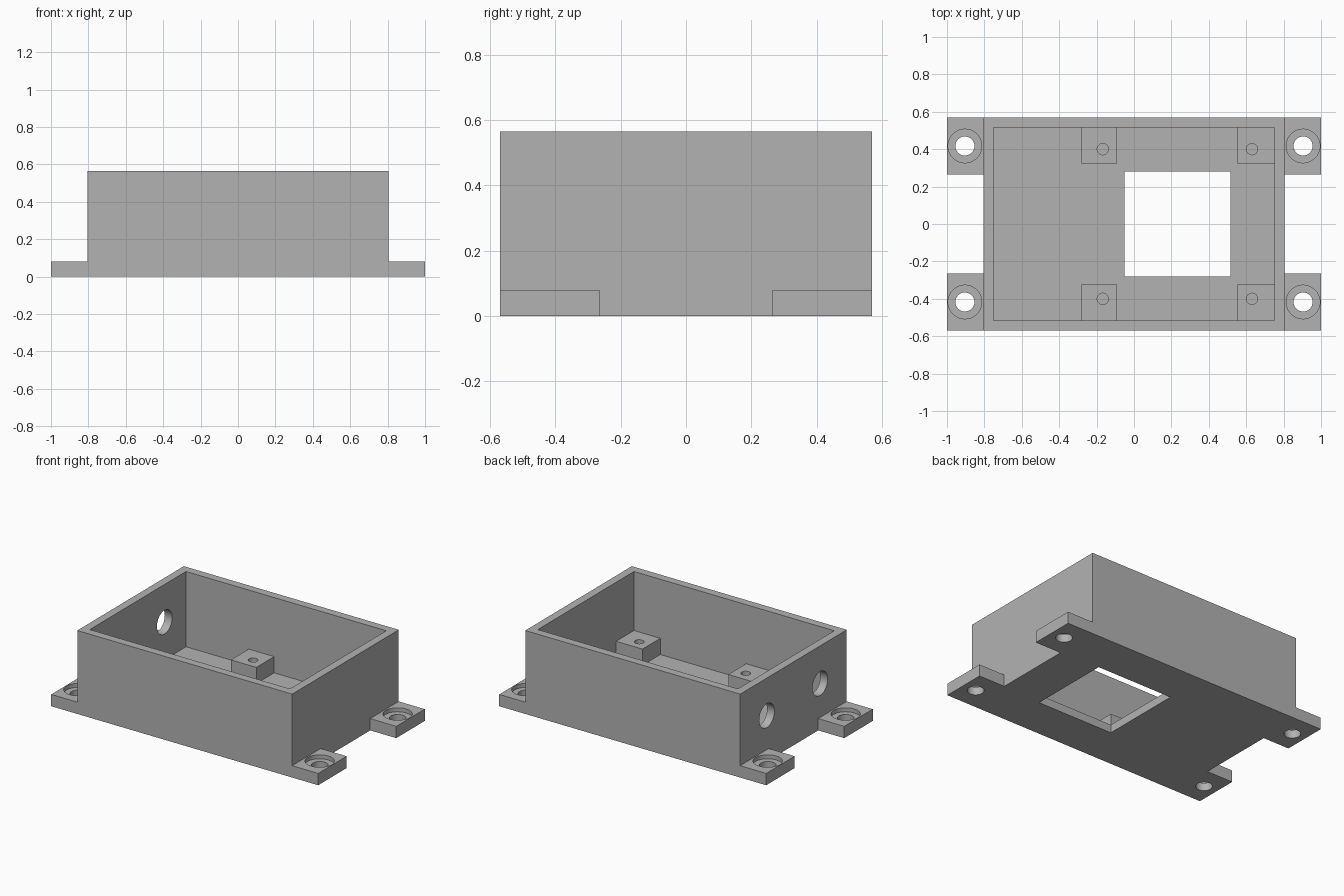
import bpy
import math

cube = bpy.data.objects.get("Cube")
if cube:
    bpy.data.objects.remove(cube, do_unlink=True)

grey = bpy.data.materials.new("plain grey")
grey.use_nodes = True
colour = (0.45, 0.45, 0.45, 1)
grey.diffuse_color = colour
grey.node_tree.nodes["Principled BSDF"].inputs["Base Color"].default_value = colour

# Main dimensions
HX, HY, TOP = 0.805, 0.57, 0.565     # outer half sizes and height
WALL = 0.055
IX, IY = HX - WALL, HY - WALL        # inner half sizes
TAB_TOP, POST_TOP = 0.08, 0.165
LAP = 0.02                           # overlap of joined parts


def box(name, x0, x1, y0, y1, z0, z1):
    bpy.ops.mesh.primitive_cube_add(size=1)
    ob = bpy.context.object
    ob.name = name
    for v in ob.data.vertices:
        v.co = (x1 if v.co.x > 0 else x0,
                y1 if v.co.y > 0 else y0,
                z1 if v.co.z > 0 else z0)
    ob.data.materials.append(grey)
    return ob


def mirrored_box(name, x0, x1, y0, y1, z0, z1, sx, sy):
    xs = sorted((x0 * sx, x1 * sx))
    ys = sorted((y0 * sy, y1 * sy))
    return box(name, *xs, *ys, z0, z1)


def drill(name, radius, depth, location, along_x=False):
    turn = (0, math.pi / 2, 0) if along_x else (0, 0, 0)
    bpy.ops.mesh.primitive_cylinder_add(vertices=48, radius=radius, depth=depth,
                                        location=location, rotation=turn)
    ob = bpy.context.object
    ob.name = name
    ob.data.materials.append(grey)
    return ob


def combine(target, tool, operation):
    tool.hide_render = True
    mod = target.modifiers.new(tool.name, 'BOOLEAN')
    mod.operation = operation
    mod.solver = 'EXACT'
    mod.object = tool
    bpy.context.view_layer.objects.active = target
    bpy.ops.object.modifier_apply(modifier=mod.name)
    bpy.data.objects.remove(tool, do_unlink=True)


# Open-topped box
case = box("enclosure", -HX, HX, -HY, HY, 0, TOP)
combine(case, box("cavity", -IX, IX, -IY, IY, WALL, TOP + 0.1), 'DIFFERENCE')

# Mounting tabs at the four corners, each with a counterbored screw hole
for sx in (-1, 1):
    for sy in (-1, 1):
        tab = mirrored_box("tab", HX - LAP, 1, 0.265, HY, 0, TAB_TOP, sx, sy)
        combine(case, tab, 'UNION')
        x, y = 0.904 * sx, 0.417 * sy
        combine(case, drill("screw_hole", 0.051, 0.3, (x, y, 0)), 'DIFFERENCE')
        # Counterbore only reaches just above the tab, clear of the wall
        combine(case, drill("counterbore", 0.09, 0.054, (x, y, TAB_TOP)), 'DIFFERENCE')

# Support posts on the floor along both long walls, with blind pilot holes
for sy in (-1, 1):
    for x0, x1, hole_x in ((-0.28, -0.09, -0.167), (0.553, IX + LAP, 0.631)):
        post = mirrored_box("post", x0, x1, 0.324, IY + LAP,
                            WALL - LAP, POST_TOP, 1, sy)
        combine(case, post, 'UNION')
        pilot = drill("pilot_hole", 0.03, 0.22, (hole_x, 0.4 * sy, POST_TOP))
        combine(case, pilot, 'DIFFERENCE')

# Square window through the floor
combine(case, box("floor_window", -0.052, 0.515, -0.281, 0.281, -0.1, 0.1), 'DIFFERENCE')

# Two round cable holes in one end wall
for sy in (-1, 1):
    hole = drill("cable_hole", 0.081, 0.2, (-HX + WALL / 2, 0.285 * sy, 0.31), True)
    combine(case, hole, 'DIFFERENCE')

# Smooth hole walls, crisp edges elsewhere
bpy.ops.object.select_all(action='DESELECT')
case.select_set(True)
bpy.context.view_layer.objects.active = case
bpy.ops.object.shade_smooth_by_angle(angle=math.radians(30))
